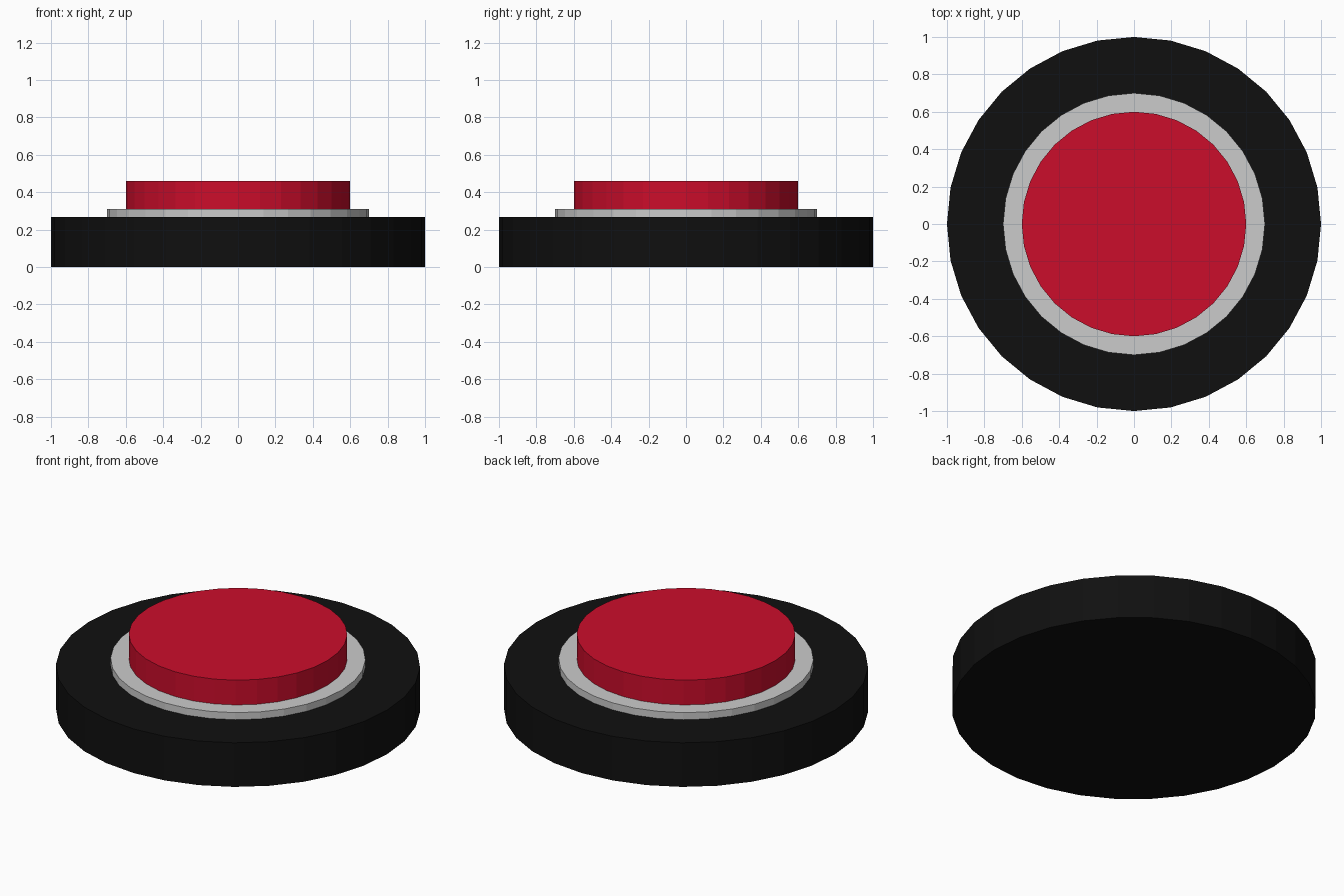
import bpy

if "Cube" in bpy.data.objects:
    bpy.data.objects.remove(bpy.data.objects["Cube"])


def material(name, color):
    mat = bpy.data.materials.new(name)
    mat.diffuse_color = color
    mat.use_nodes = True
    mat.node_tree.nodes["Principled BSDF"].inputs["Base Color"].default_value = mat.diffuse_color
    return mat


def disc(name, radius, bottom, top, mat=None):
    # flat-shaded 32-sided cylinder between two heights
    bpy.ops.mesh.primitive_cylinder_add(
        vertices=32, radius=radius, depth=top - bottom,
        location=(0, 0, (bottom + top) / 2))
    obj = bpy.context.object
    obj.name = name
    if mat:
        obj.data.materials.append(mat)
    return obj


black = material("black_plastic", (0.005, 0.005, 0.005, 1))
red = material("red_plastic", (0.6, 0.004, 0.024, 1))

# Base housing
disc("base", 1.0, 0.0, 0.267, black)
# Grey collar around the button, sunk slightly into the base
disc("collar", 0.7, 0.22, 0.31)
# Push button, sunk into the collar
disc("button", 0.6, 0.26, 0.46, red)
